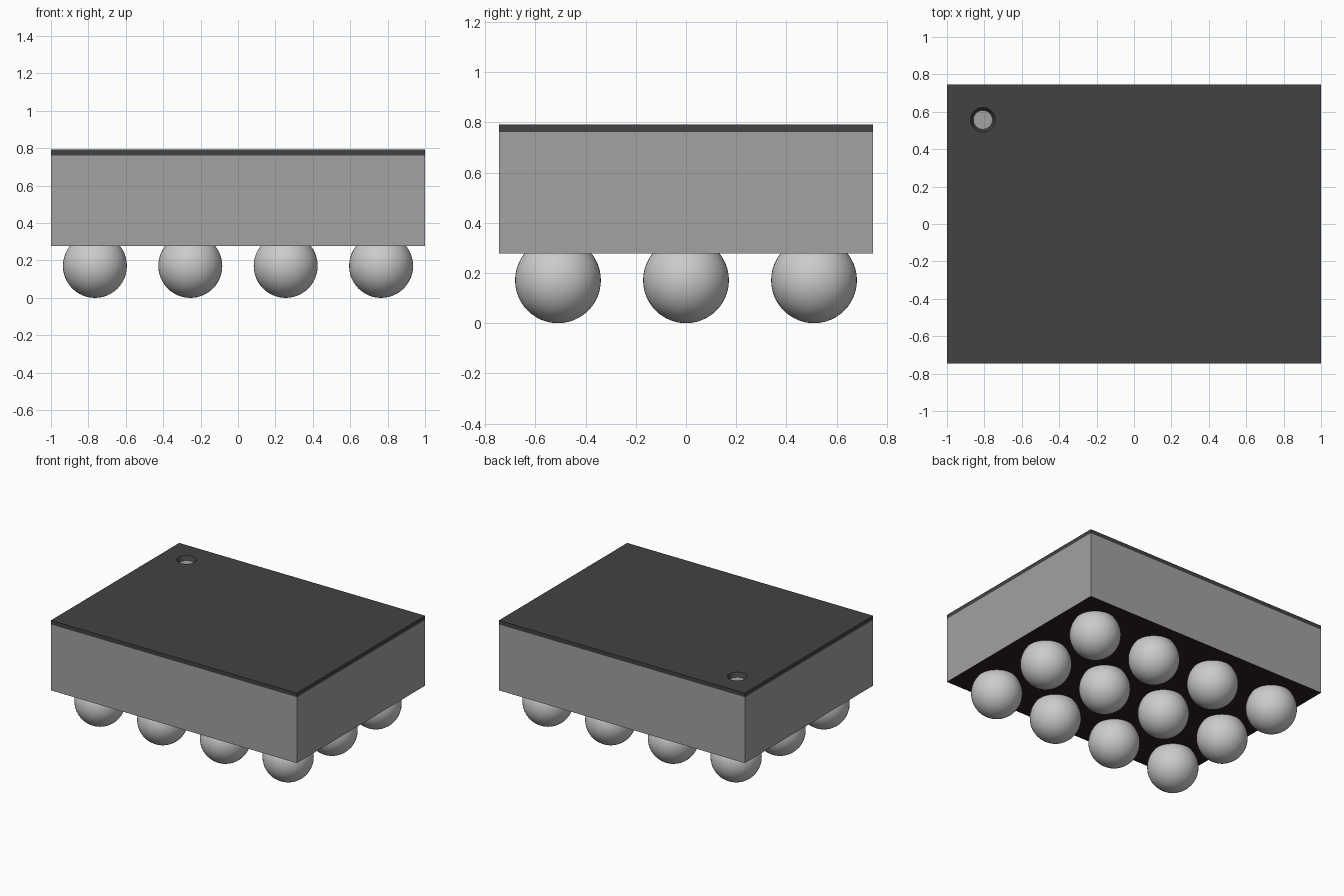
import bpy, bmesh, math

cube = bpy.data.objects.get("Cube")
if cube:
    bpy.data.objects.remove(cube, do_unlink=True)

HX, HY = 1.0, 0.745                       # half sizes of the package
Z_BOTTOM, Z_CAP, Z_TOP = 0.277, 0.762, 0.792
BALL_R = 0.171


def material(name, rgb):
    m = bpy.data.materials.new(name)
    m.use_nodes = True
    m.diffuse_color = (*rgb, 1)
    m.node_tree.nodes["Principled BSDF"].inputs["Base Color"].default_value = (*rgb, 1)
    return m


grey = material("body grey", (0.36, 0.36, 0.36))
black = material("cap charcoal", (0.055, 0.055, 0.055))
brown = material("underside brown", (0.02, 0.015, 0.012))
silver = material("solder silver", (0.6, 0.6, 0.6))


def make_object(name, bm, *mats):
    mesh = bpy.data.meshes.new(name)
    bm.to_mesh(mesh)
    bm.free()
    for m in mats:
        mesh.materials.append(m)
    ob = bpy.data.objects.new(name, mesh)
    bpy.context.collection.objects.link(ob)
    return ob


def ring(bm, points, z):
    verts = [bm.verts.new((x, y, z)) for x, y in points]
    edges = [bm.edges.new((v, verts[i - 1])) for i, v in enumerate(verts)]
    return verts, edges


def bridge(bm, a, b):
    for i in range(len(a)):
        bm.faces.new((a[i - 1], a[i], b[i], b[i - 1]))


# Package body with a dark underside
bm = bmesh.new()
bmesh.ops.create_cube(bm, size=1)
for v in bm.verts:
    v.co = (v.co.x * 2 * HX, v.co.y * 2 * HY, Z_CAP if v.co.z > 0 else Z_BOTTOM)
bm.normal_update()
for f in bm.faces:
    f.material_index = 1 if f.normal.z < -0.5 else 0
make_object("package_body", bm, grey, brown)

# Thin cap with a tapered orientation hole that exposes the body
rect = [(-HX, -HY), (HX, -HY), (HX, HY), (-HX, HY)]


def circle(r, n=32):
    return [(-0.808 + r * math.cos(math.tau * i / n),
             0.557 + r * math.sin(math.tau * i / n)) for i in range(n)]


bm = bmesh.new()
rect_low, _ = ring(bm, rect, Z_CAP)
rect_top, rect_edges = ring(bm, rect, Z_TOP)
hole_top, hole_edges = ring(bm, circle(0.066), Z_TOP)
hole_low, _ = ring(bm, circle(0.051), Z_CAP)
bmesh.ops.triangle_fill(bm, edges=rect_edges + hole_edges, use_beauty=True, normal=(0, 0, 1))
bridge(bm, rect_low, rect_top)
bridge(bm, hole_top, hole_low)
bmesh.ops.recalc_face_normals(bm, faces=bm.faces[:])
bm.normal_update()
# Turn the shell outward if the fill came out facing down
if any(f.normal.z < -0.9 for f in bm.faces):
    bmesh.ops.reverse_faces(bm, faces=bm.faces[:])
make_object("top_cap", bm, black)

# Grid of solder balls, all sharing one mesh
ball_mesh = None
for row in range(3):
    for col in range(4):
        if ball_mesh is None:
            bm = bmesh.new()
            bmesh.ops.create_uvsphere(bm, u_segments=48, v_segments=24, radius=BALL_R)
            for f in bm.faces:
                f.smooth = True
            ball = make_object("solder_ball", bm, silver)
            ball_mesh = ball.data
        else:
            ball = bpy.data.objects.new("solder_ball", ball_mesh)
            bpy.context.collection.objects.link(ball)
        ball.name = f"solder_ball_{row + 1}_{col + 1}"
        ball.location = ((col - 1.5) * 0.51, (row - 1) * 0.51, BALL_R)
